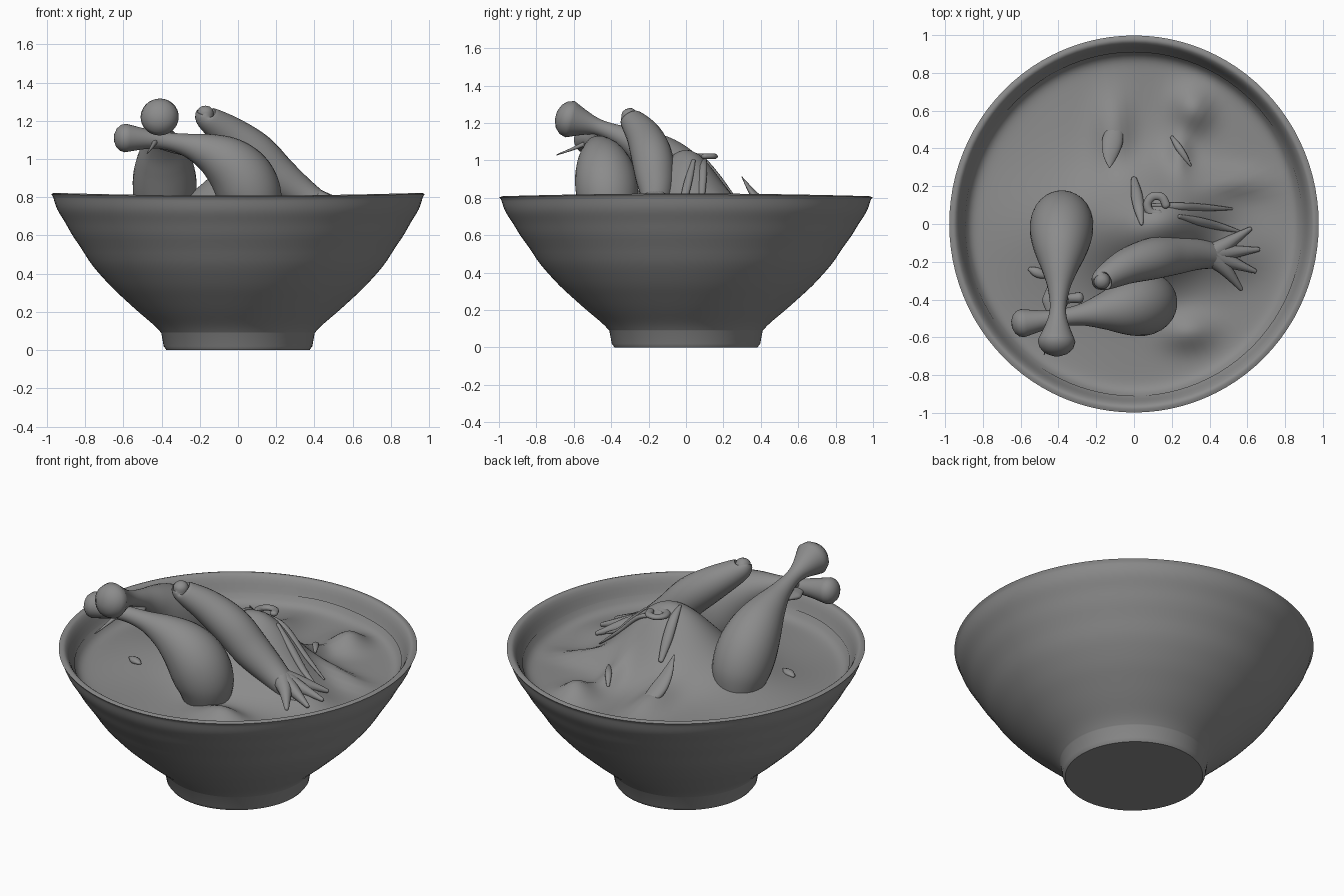
import bpy, bmesh
from mathutils import Vector
from math import sin, cos, pi, exp, radians

if "Cube" in bpy.data.objects:
    bpy.data.objects.remove(bpy.data.objects["Cube"])

N = 96
clay = bpy.data.materials.new("dark_clay")
clay.diffuse_color = (.26, .26, .26, 1)
clay.use_nodes = True
clay.node_tree.nodes["Principled BSDF"].inputs["Base Color"].default_value = clay.diffuse_color


def finish(name, bm):
    bmesh.ops.recalc_face_normals(bm, faces=bm.faces)
    me = bpy.data.meshes.new(name)
    bm.to_mesh(me)
    bm.free()
    me.materials.append(clay)
    ob = bpy.data.objects.new(name, me)
    bpy.context.collection.objects.link(ob)
    bpy.ops.object.select_all(action='DESELECT')
    ob.select_set(True)
    bpy.context.view_layer.objects.active = ob
    bpy.ops.object.shade_smooth_by_angle(angle=radians(50))


def skin(bm, rings):
    for a, b in zip(rings, rings[1:]):
        for i in range(len(a)):
            j = i - 1
            bm.faces.new((a[j], a[i], b[i], b[j]))


def spline(pts, steps):
    """Catmull-Rom through tuples of any length."""
    P = [pts[0], *pts, pts[-1]]
    out = []
    for k in range(1, len(P) - 2):
        for s in range(steps):
            t = s / steps
            out.append([(2*b + (c-a)*t + (2*a-5*b+4*c-d)*t*t + (3*b-a-3*c+d)*t**3) / 2
                        for a, b, c, d in zip(*P[k-1:k+3])])
    return out + [list(pts[-1])]


def limb(name, pts, flat=1, sides=20, steps=6):
    """Round-ended tapered body along (x, y, z, radius) points; flat squashes it."""
    S = spline(pts, steps)
    C = [Vector(s[:3]) for s in S]
    last = len(C) - 1
    T = [(C[min(i+1, last)] - C[max(i-1, 0)]).normalized() for i in range(last + 1)]
    caps = [radians(e) for e in (75, 50, 25)]
    sections = [(C[0] - T[0]*S[0][3]*sin(a)*.8, T[0], S[0][3]*cos(a)) for a in caps]
    sections += [(c, t, s[3]) for c, t, s in zip(C, T, S)]
    sections += [(C[-1] + T[-1]*S[-1][3]*sin(a)*.8, T[-1], S[-1][3]*cos(a)) for a in caps[::-1]]
    bm = bmesh.new()
    rings = []
    u = T[0].orthogonal() if abs(T[0].z) > .95 else T[0].cross(Vector((0, 0, 1)))
    for c, t, r in sections:
        u = (u - t*u.dot(t)).normalized()
        v = t.cross(u) * flat
        rings.append([bm.verts.new(c + r*(cos(2*pi*i/sides)*u + sin(2*pi*i/sides)*v))
                      for i in range(sides)])
    skin(bm, rings)
    bm.faces.new(rings[0])
    bm.faces.new(rings[-1])
    finish(name, bm)


def arc(a, b, c, radii):
    """Quadratic curve a-b-c carrying evenly spaced radii."""
    a, b, c = Vector(a), Vector(b), Vector(c)
    n = len(radii) - 1
    return [(*(a*(1-i/n)**2 + b*2*(i/n)*(1-i/n) + c*(i/n)**2), r) for i, r in enumerate(radii)]


# Bowl: turned, bulging profile with very faint throwing ridges and a slightly wavy rim
wall = spline([(.41, .09), (.46, .14), (.6, .26), (.75, .41), (.885, .6), (.955, .71), (.99, .79)], 6)
profile = [(.382, 0), (.397, .02)]
profile += [(r + .002*sin(z*45)*min(1, z*1.5), z) for r, z in wall]
profile += spline([(.998, .803), (.97, .808), (.945, .78), (.915, .71), (.87, .64)], 3)
bm = bmesh.new()
rings = []
for r, z in profile:
    wave = .014 * max(0, (z - .5) / .3)
    angles = [2*pi*i/N for i in range(N)]
    rings.append([bm.verts.new((.98*r*cos(a), r*sin(a), z + wave*cos(a)**2)) for a in angles])
skin(bm, rings)
bm.faces.new(rings[0])
finish("bowl", bm)

# Soup surface with the covered meat mound and lumps: x, y, height, spread x, spread y
lumps = [(.02, -.03, .3, .2, .2), (.25, .04, .17, .17, .15), (.55, -.15, .06, .12, .1),
         (.31, .61, .09, .07, .08), (.29, -.57, .08, .1, .07), (-.11, .5, .07, .07, .14),
         (.24, .38, .05, .04, .09), (.52, .22, .05, .13, .05), (-.38, .02, .05, .22, .22)]


def soup_height(x, y):
    ripple = .662 + .006*sin(7*x + 2*y)*cos(6*y - x)
    rise = .055*exp((Vector((x/.98, y)).length - .91)/.025)
    return ripple + rise + sum(h*exp(-(((x-a)/p)**2 + ((y-b)/q)**2)/2) for a, b, h, p, q in lumps)


bm = bmesh.new()
rings = []
for k in range(1, 61):
    r = .912*k/60
    spots = [(.98*r*cos(2*pi*i/N), r*sin(2*pi*i/N)) for i in range(N)]
    rings.append([bm.verts.new((x, y, soup_height(x, y))) for x, y in spots])
skin(bm, rings)
bm.faces.new(rings[0])
finish("soup", bm)

# Drumsticks: one shared outline, thick in the soup and ending in a bone knob
leg = [.13, .16, .168, .158, .132, .092, .055, .046, .075]
limb("front_drumstick", arc((.08, -.41, .68), (.09, -.43, 1.1), (-.59, -.525, 1.11), leg), sides=28)
limb("left_drumstick", arc((-.38, .05, .68), (-.385, -.03, 1.08), (-.41, -.62, 1.22),
                           leg[:-1] + [.1]), sides=28)

# Wing leaning over the mound, with a small nub at its tip
limb("wing", [(-.17, -.305, 1.245, .042), (-.16, -.29, 1.215, .064), (-.04, -.225, 1.13, .094),
              (.09, -.185, 1.03, .11), (.21, -.165, .91, .105), (.36, -.16, .8, .08),
              (.55, -.19, .69, .045)], sides=24)

# Root fingers fanning out from the wing end
for i in range(4):
    a = radians(-50 + 28*i)
    limb(f"root_finger_{i}", arc((.4, -.16, .79), (.48, -.16 + .08*sin(a), .78),
                                 (.4 + .26*cos(a), -.16 + .24*sin(a), .72), [.06, .038, .012]), sides=10)

# Thin pieces: bone sliver, torn skin at the joint, and the tall shard
limb("bone_sliver", arc((-.41, -.45, 1.13), (-.45, -.6, 1.06), (-.475, -.69, 1.03), [.02, .01, .003]), sides=10)
limb("joint_skin", arc((-.43, -.5, 1.1), (-.4, -.4, 1.08), (-.44, -.3, 1.1), [.02, .07, .008]), .35)
limb("joint_nub", arc((-.4, -.41, 1.08), (-.34, -.39, 1.05), (-.29, -.39, 1.05), [.03, .025, .03]), sides=12)
limb("tall_shard", arc((-.09, .54, .69), (-.13, .39, .75), (-.13, .3, .91), [.03, .055, .04, .005]), .5)

# Strands lying on the soup and mound: ends in plan, thickness
for i, (x, y, x2, y2, r) in enumerate([(0, .24, .04, 0, .03), (.1, .1, .52, .08, .02),
                                       (.24, .04, .56, -.04, .022), (.2, .46, .3, .31, .018),
                                       (-.55, -.24, -.46, -.28, .025)]):
    line = [(x + (x2-x)*t/3, y + (y2-y)*t/3) for t in range(4)]
    limb(f"strand_{i}", [(p, q, soup_height(p, q) + .2*r, r*k)
                         for (p, q), k in zip(line, (.5, 1, .9, .3))], .7, 12)

# Curled scrap on top of the mound
limb("curl", [(.12 + .05*cos(t), .1 + .05*sin(t), soup_height(.12, .1) + .02, .022)
              for t in range(6)], .7, 12, 4)
